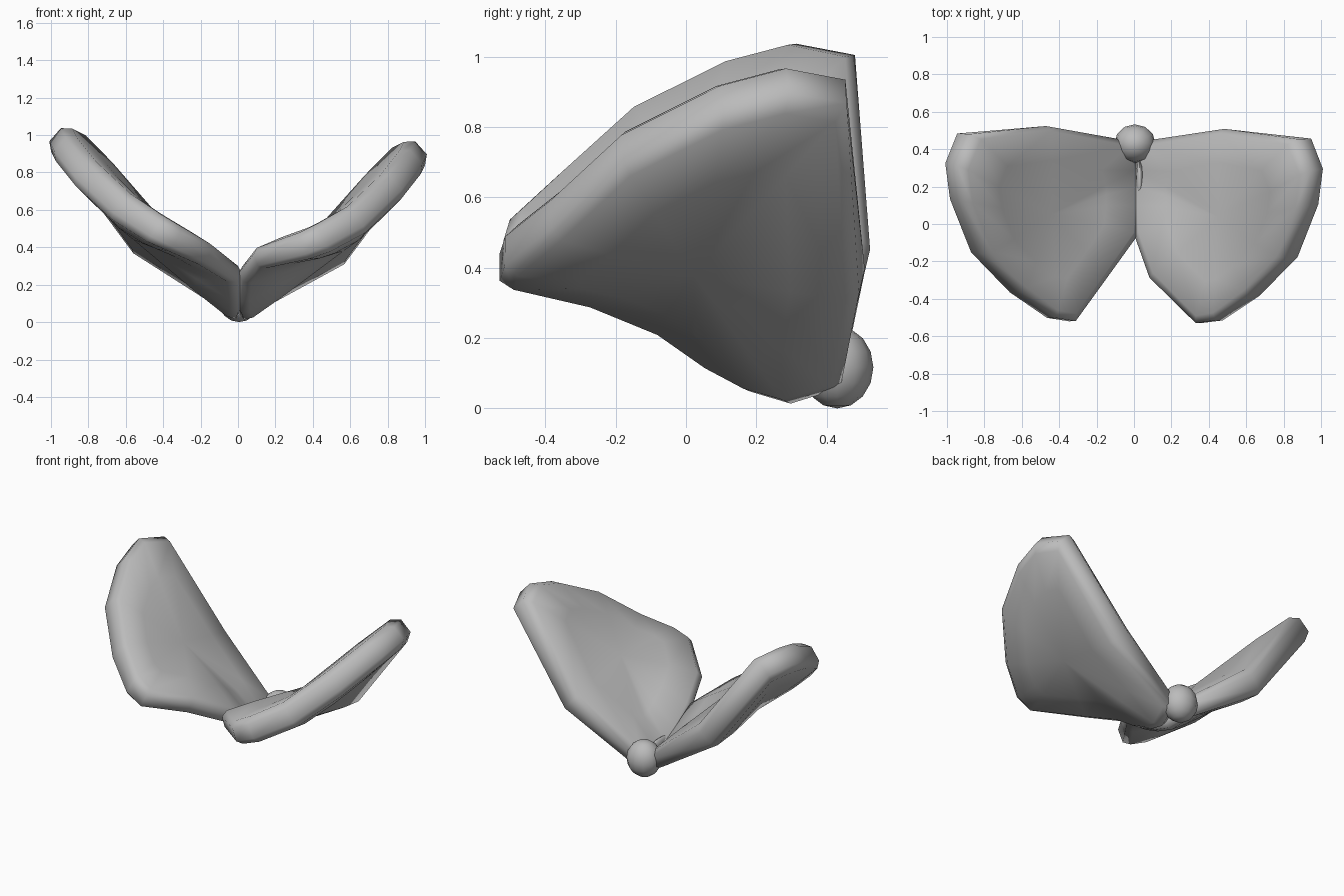
import bpy, bmesh
from math import radians
from mathutils import Vector

if "Cube" in bpy.data.objects:
    bpy.data.objects.remove(bpy.data.objects["Cube"])

grey = bpy.data.materials.new("shell_grey")
grey.use_nodes = True
colour = (0.5, 0.5, 0.5, 1)
grey.diffuse_color = colour
grey.node_tree.nodes["Principled BSDF"].inputs["Base Color"].default_value = colour


def finish(bm, name):
    bmesh.ops.recalc_face_normals(bm, faces=bm.faces)
    me = bpy.data.meshes.new(name)
    bm.to_mesh(me)
    bm.free()
    me.materials.append(grey)
    ob = bpy.data.objects.new(name, me)
    bpy.context.collection.objects.link(ob)
    bpy.ops.object.select_all(action="DESELECT")
    ob.select_set(True)
    bpy.context.view_layer.objects.active = ob
    bpy.ops.object.shade_smooth_by_angle(angle=radians(65))


# Rim centre line of one shell half, from the hinge round the outer edge
RIM = [(.05, .44, .08), (.51, .50, .36), (.91, .455, .9), (.975, .29, .93),
       (.95, .10, .88), (.84, -.18, .74), (.64, -.385, .55), (.45, -.515, .445),
       (.34, -.53, .40)]
HINGE = [(.01, -.07, .235), (.0, .08, .13), (.0, .19, .07), (.01, .30, .035)]
# Rings from rim to middle: scale, inner thickness, outer thickness
RINGS = [(1, .05, .045), (.93, .09, .08), (.6, .095, .095)]
HUB = (.09, .1)


def shell(name, side, shift, lift, back, front_x):
    rim = RIM + [(front_x, -.29, .33)] + HINGE
    centre = Vector((.5, .03, .46))
    n = len(rim)

    def place(p):
        raised = lift * min(1, max(0, 1.6 * p.x))
        return Vector((side * p.x + shift, p.y + back * p.x, p.z + raised))

    # Middle sheet supplies the normals for the thickness
    sheet = bmesh.new()
    rows = [[sheet.verts.new(place(centre.lerp(Vector(p), ring[0]))) for p in rim]
            for ring in RINGS]
    hub = sheet.verts.new(place(centre))

    def skin_faces(bm, loops, tip):
        for a, b in zip(loops, loops[1:]):
            for i in range(n):
                j = (i + 1) % n
                bm.faces.new((a[i], a[j], b[j], b[i]))
        for i in range(n):
            bm.faces.new((loops[-1][i], loops[-1][(i + 1) % n], tip))

    skin_faces(sheet, rows, hub)
    sheet.normal_update()
    bm = bmesh.new()

    def moved(v, t, sign):
        # Inner side always faces up, and the hinge is thinner
        up = 1 if hub.normal.z > 0 else -1
        co = v.co + v.normal * t * sign * up * min(1, .6 + .8 * abs(v.co.x))
        co.z = max(co.z, .01)
        return bm.verts.new(co)

    # Inner and outer skins, joined by a narrow wall at the rim
    edges = []
    for k, sign in enumerate((1, -1)):
        loops = [[moved(v, ring[k + 1], sign) for v in row]
                 for row, ring in zip(rows, RINGS)]
        skin_faces(bm, loops, moved(hub, HUB[k], sign))
        edges.append(loops[0])
    for i in range(n):
        j = (i + 1) % n
        bm.faces.new((edges[0][i], edges[0][j], edges[1][j], edges[1][i]))
    sheet.free()
    finish(bm, name)


def ball(name, centre, size, segments, rings):
    bm = bmesh.new()
    bmesh.ops.create_uvsphere(bm, u_segments=segments, v_segments=rings, radius=1)
    for v in bm.verts:
        v.co = Vector(c + s * q for c, s, q in zip(centre, size, v.co))
    finish(bm, name)


shell("left_shell", 1, .005, 0, 0, .09)
shell("right_shell", -1.02, .015, .07, .03, .17)

# Rounded hinge knob and the slim ligament in front of it
ball("hinge_knob", (.005, .43, .117), (.11, .103, .117), 12, 8)
ball("hinge_ligament", (.03, .23, .12), (.02, .12, .05), 8, 6)
